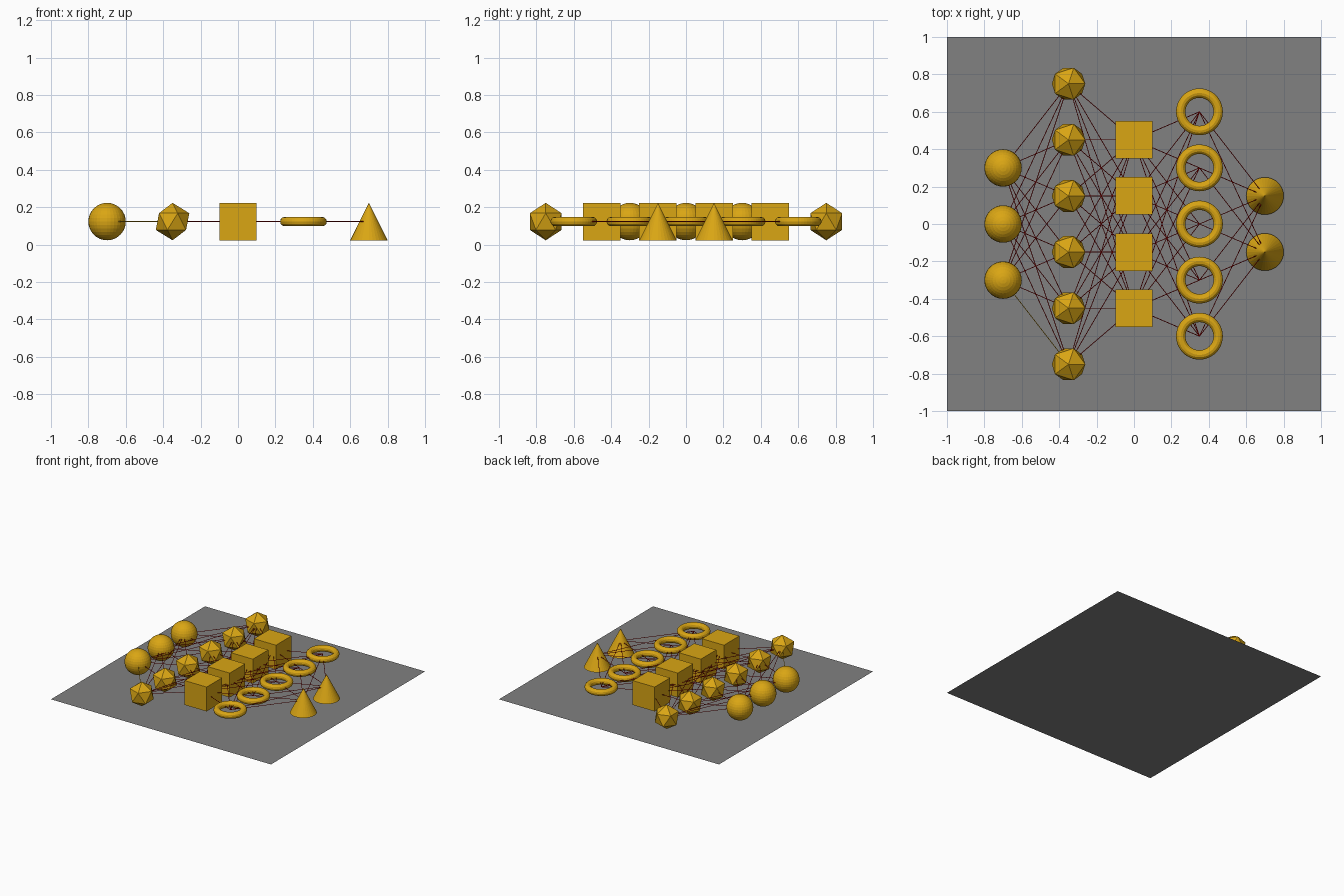
import bpy
from mathutils import Vector

if "Cube" in bpy.data.objects:
    bpy.data.objects.remove(bpy.data.objects["Cube"])

Z = 0.123  # height of all node centres


def material(name, rgb):
    m = bpy.data.materials.new(name)
    m.diffuse_color = (*rgb, 1)
    m.use_nodes = True
    m.node_tree.nodes["Principled BSDF"].inputs["Base Color"].default_value = m.diffuse_color
    return m


gold = material("gold", (0.70, 0.38, 0.007))
red = material("dark red", (0.42, 0.0, 0.0))
grey = material("grey", (0.22, 0.22, 0.22))


def finish(name, mat):
    ob = bpy.context.object
    ob.name = name
    ob.data.materials.clear()
    ob.data.materials.append(mat)
    return ob


# Base sheet
bpy.ops.mesh.primitive_plane_add(size=2)
finish("base_sheet", grey)

# One primitive per layer of the network
ops = bpy.ops.mesh


def sphere(p):
    ops.primitive_uv_sphere_add(segments=32, ring_count=16, radius=0.1, location=p)


def icosahedron(p):
    ops.primitive_ico_sphere_add(subdivisions=1, radius=0.1, location=p)


def cube(p):
    ops.primitive_cube_add(size=0.2, location=p)


def ring(p):
    ops.primitive_torus_add(major_radius=0.1, minor_radius=0.025,
                            major_segments=48, minor_segments=12, location=p)


def cone(p):
    ops.primitive_cone_add(vertices=32, radius1=0.1, depth=0.2, location=p)


layers = [("sphere_node", sphere, -0.7, 3), ("icosahedron_node", icosahedron, -0.35, 6),
          ("cube_node", cube, 0.0, 4), ("ring_node", ring, 0.35, 5),
          ("cone_node", cone, 0.7, 2)]

# Nodes, spaced 0.3 apart and centred on y = 0
points = []
for name, add, x, count in layers:
    row = [Vector((x, 0.3 * (i - (count - 1) / 2), Z)) for i in range(count)]
    for i, p in enumerate(row):
        add(p)
        finish(f"{name}_{i + 1}", gold)
    points.append(row)

# Thin rods joining every node to every node of the next layer
for k, (row, following) in enumerate(zip(points, points[1:])):
    for i, a in enumerate(row):
        for j, b in enumerate(following):
            d = b - a
            ops.primitive_cylinder_add(vertices=8, radius=0.002, depth=d.length,
                                       location=(a + b) / 2,
                                       rotation=d.to_track_quat('Z', 'Y').to_euler())
            # the outermost first-layer rod at the front is gold
            is_gold = k == 0 and i == 0 and j == 0
            finish(f"link_{k + 1}_{i + 1}_{j + 1}", gold if is_gold else red)
